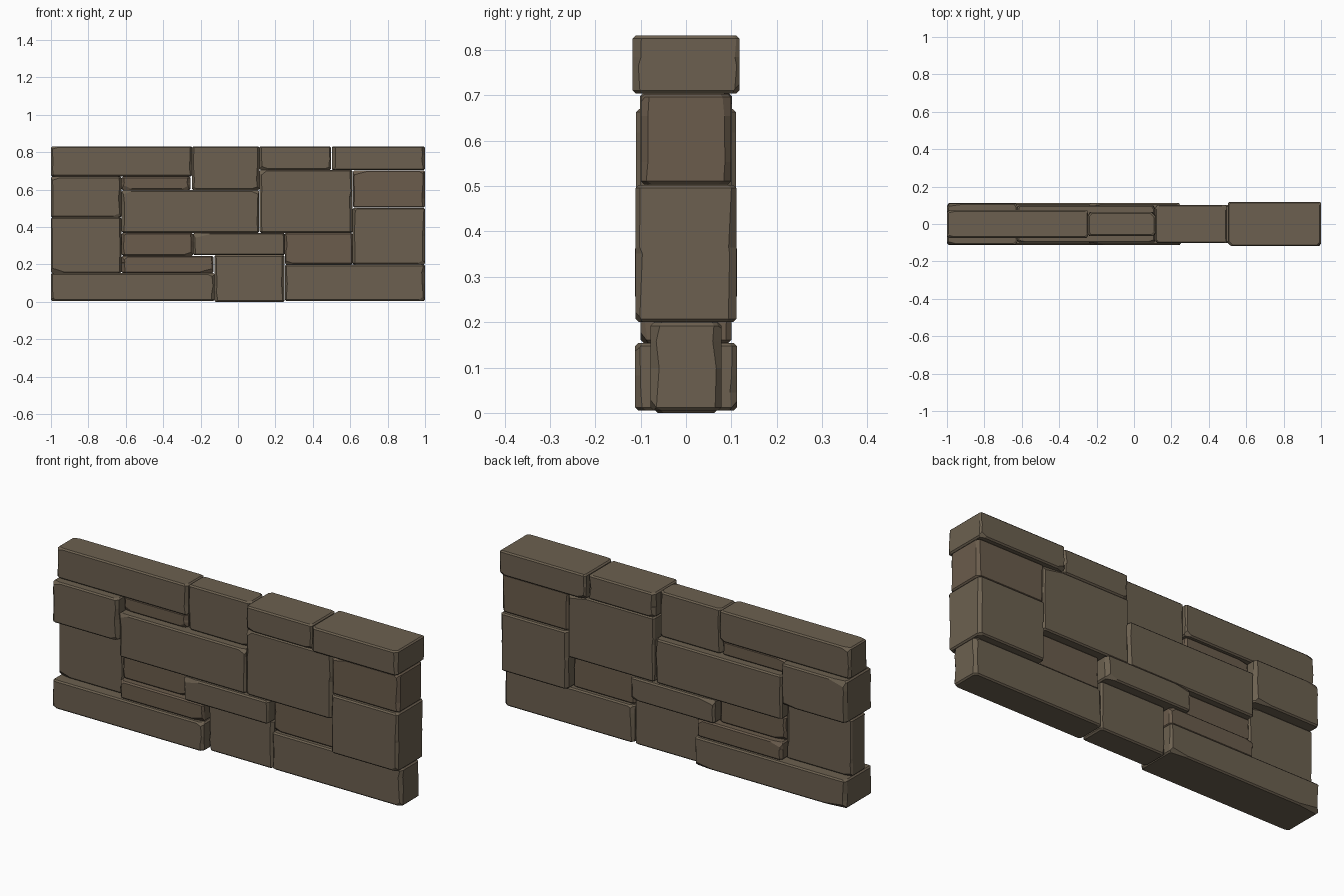
import bpy, bmesh, random
from mathutils import Vector

if "Cube" in bpy.data.objects:
    bpy.data.objects.remove(bpy.data.objects["Cube"])

random.seed(7)

def material(name, color):
    m = bpy.data.materials.new(name)
    m.diffuse_color = color
    m.use_nodes = True
    m.node_tree.nodes["Principled BSDF"].inputs["Base Color"].default_value = m.diffuse_color
    return m

GREY = material("stone_grey_brown", (0.150, 0.118, 0.080, 1))
WARM = material("stone_warm_brown", (0.145, 0.107, 0.072, 1))

# Stones: x0, x1, z0, z1, half depth, warm tint
STONES = [
    (-1.00, -0.245, 0.671, 0.832, 0.074, 0),
    (-0.245, 0.114, 0.598, 0.832, 0.063, 0),
    (0.114, 0.497, 0.705, 0.832, 0.102, 0),
    (0.502, 1.00, 0.704, 0.832, 0.118, 0),
    (-1.00, -0.623, 0.452, 0.670, 0.110, 0),
    (-0.622, -0.254, 0.598, 0.670, 0.062, 1),
    (-0.622, 0.112, 0.369, 0.598, 0.100, 0),
    (0.116, 0.613, 0.369, 0.706, 0.101, 0),
    (0.614, 1.00, 0.504, 0.703, 0.099, 1),
    (0.613, 1.00, 0.200, 0.503, 0.111, 0),
    (-1.00, -0.622, 0.154, 0.452, 0.059, 0),
    (-0.622, -0.240, 0.246, 0.369, 0.070, 1),
    (-0.240, 0.250, 0.250, 0.369, 0.112, 0),
    (0.250, 0.613, 0.200, 0.369, 0.062, 1),
    (-0.622, -0.132, 0.154, 0.246, 0.100, 1),
    (-1.00, -0.126, 0.005, 0.154, 0.112, 0),
    (-0.126, 0.249, 0.000, 0.250, 0.069, 0),
    (0.251, 1.00, 0.005, 0.199, 0.078, 0),
]

def chip(bm, corner, normal, depth):
    """Slice a small flake off one corner and cap the cut."""
    n = normal.normalized()
    r = bmesh.ops.bisect_plane(bm, geom=bm.verts[:] + bm.edges[:] + bm.faces[:],
                               plane_co=corner - n * depth, plane_no=n, clear_outer=True)
    edges = [e for e in r["geom_cut"] if isinstance(e, bmesh.types.BMEdge)]
    if edges:
        bmesh.ops.holes_fill(bm, edges=edges, sides=0)

def stone(name, x0, x1, z0, z1, d, warm):
    bm = bmesh.new()
    b = 0.007
    cx, hx, h = (x0 + x1) / 2, (x1 - x0) / 2, z1 - z0
    mids = sorted(random.uniform(0.2, 0.8) for _ in range(2))
    levels = [(z0, b), (z0 + b, 0)] + [(z0 + h * t, 0) for t in mids] + [(z1 - b, 0), (z1, b)]
    base = [random.uniform(0.007, 0.016) for _ in range(4)]
    rings = []
    # Stacked octagons whose corner cuts vary with height: worn vertical edges
    for z, inset in levels:
        ring = []
        X, Y = hx - inset, d - inset
        for i, (sx, sy) in enumerate(((1, -1), (1, 1), (-1, 1), (-1, -1))):
            a = base[i] * random.uniform(0.6, 1.3)
            c = base[i] * random.uniform(0.8, 1.5)
            pts = [(sx * (X - a), sy * Y), (sx * X, sy * (Y - c))]
            if i % 2:
                pts.reverse()
            ring += [bm.verts.new((cx + px, py, z)) for px, py in pts]
        rings.append(ring)
    for lo, hi in zip(rings, rings[1:]):
        for i in range(8):
            j = (i + 1) % 8
            bm.faces.new((lo[i], lo[j], hi[j], hi[i]))
    bm.faces.new(rings[0][::-1])
    bm.faces.new(rings[-1])
    bmesh.ops.recalc_face_normals(bm, faces=bm.faces[:])
    # Flakes knocked off a few corners, longer along x
    for sx in (-1, 1):
        for sy in (-1, 1):
            if random.random() < 0.6:
                sz = random.choice((-1, 1))
                corner = Vector((cx + sx * hx, sy * d, z1 if sz > 0 else z0))
                n = Vector((sx * random.uniform(0.1, 0.5), sy, sz * random.uniform(0.5, 1)))
                chip(bm, corner, n, random.uniform(0.011, 0.016))
    bmesh.ops.recalc_face_normals(bm, faces=bm.faces[:])
    me = bpy.data.meshes.new(name)
    bm.to_mesh(me)
    bm.free()
    me.materials.append(WARM if warm else GREY)
    bpy.context.collection.objects.link(bpy.data.objects.new(name, me))

for i, s in enumerate(STONES, 1):
    stone(f"wall_stone_{i:02d}", *s)
